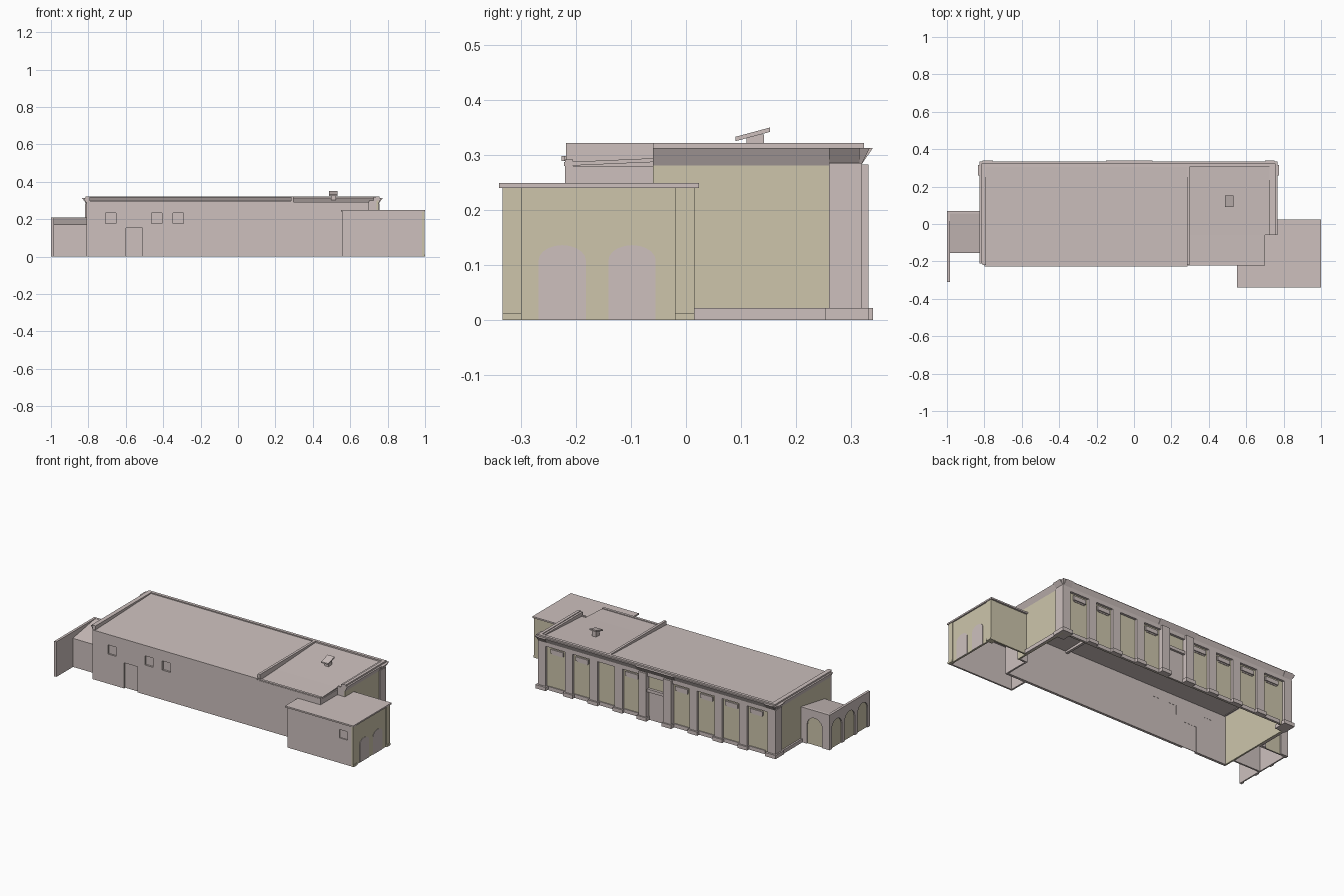
import bpy, bmesh, math

if "Cube" in bpy.data.objects:
    bpy.data.objects.remove(bpy.data.objects["Cube"])


def material(name, rgb):
    m = bpy.data.materials.new(name)
    m.diffuse_color = (*rgb, 1)
    m.use_nodes = True
    m.node_tree.nodes["Principled BSDF"].inputs["Base Color"].default_value = m.diffuse_color
    return m


GREY = material("warm grey render", (0.61, 0.53, 0.515))
CREAM = material("cream render", (0.61, 0.56, 0.41))


def add(name, bm, mat):
    bmesh.ops.recalc_face_normals(bm, faces=bm.faces)
    me = bpy.data.meshes.new(name)
    bm.to_mesh(me)
    bm.free()
    me.materials.append(mat)
    ob = bpy.data.objects.new(name, me)
    bpy.context.collection.objects.link(ob)
    return ob


def prism(name, pts, place, d0, d1, mat):
    """Extrude a closed 2D outline from depth d0 to d1; place(u, v, d) gives the 3D point."""
    bm = bmesh.new()
    a = [bm.verts.new(place(u, v, d0)) for u, v in pts]
    b = [bm.verts.new(place(u, v, d1)) for u, v in pts]
    bm.faces.new(a)
    bm.faces.new(b)
    for i in range(len(pts)):
        j = (i + 1) % len(pts)
        bm.faces.new((a[i], a[j], b[j], b[i]))
    return add(name, bm, mat)


def along_x(u, v, d): return (d, u, v)
def along_y(u, v, d): return (u, d, v)


def box(name, x0, x1, y0, y1, z0, z1, mat=GREY):
    return prism(name, [(y0, z0), (y1, z0), (y1, z1), (y0, z1)], along_x, x0, x1, mat)


def slab(name, x0, x1, y0, y1, z0, z1, t, mat=GREY):
    """Slab sloping from top height z0 at y0 to z1 at y1."""
    return prism(name, [(y0, z0 - t), (y1, z1 - t), (y1, z1), (y0, z0)], along_x, x0, x1, mat)


def arch_outline(c, half, top, rise, n=10):
    pts = [(c - half, 0.0), (c + half, 0.0)]
    for i in range(n + 1):
        a = math.pi * i / n
        pts.append((c + half * math.cos(a), top - rise + rise * math.sin(a)))
    return pts


def cut(target, cutter):
    cutter.hide_render = True
    mod = target.modifiers.new("opening", 'BOOLEAN')
    mod.operation, mod.object, mod.solver = 'DIFFERENCE', cutter, 'EXACT'
    bpy.context.view_layer.objects.active = target
    bpy.ops.object.modifier_apply(modifier=mod.name)
    bpy.data.objects.remove(cutter)


# --- main hall walls (open underneath)
front = box("front_wall", -0.81, 0.70, -0.22, -0.205, 0, 0.292)
for i, (x0, x1, z0, z1) in enumerate([(-0.708, -0.652, 0.177, 0.232), (-0.463, -0.407, 0.177, 0.232),
                                      (-0.348, -0.292, 0.177, 0.232), (-0.60, -0.51, -0.01, 0.153)]):
    cut(front, box("cutter", x0, x1, -0.25, -0.19, z0, z1))
    box(f"front_opening_panel_{i}", x0, x1, -0.209, -0.206, max(z0, 0), z1)
box("left_wall", -0.81, -0.80, -0.21, 0.31, 0, 0.30, CREAM)
box("right_wall", 0.74, 0.75, -0.06, 0.31, 0, 0.30, CREAM)
box("right_jog_wall", 0.70, 0.75, -0.06, -0.05, 0, 0.30)
box("right_front_wall", 0.69, 0.70, -0.22, -0.05, 0, 0.28)
box("back_wall", -0.80, 0.74, 0.298, 0.306, 0, 0.30, CREAM)

# --- back facade: pilasters, bays, plinth and frieze
CENTRE, STEP = -0.025, 0.165
box("back_frieze", -0.80, 0.74, 0.303, 0.32, 0.262, 0.30)
for k in range(-4, 4):
    x = CENTRE + (k + 0.5) * STEP
    deep = 0.012 if k in (-1, 0) else 0
    box(f"back_pilaster_{k}", x - 0.026, x + 0.026, 0.303, 0.32 + deep, 0, 0.283)
    box(f"pilaster_base_{k}", x - 0.032, x + 0.032, 0.303, 0.33 + deep * 0.8, 0, 0.022)
for k in range(-4, 5):
    x = CENTRE + k * STEP
    if k:
        box(f"bay_plinth_{k}", x - 0.057, x + 0.057, 0.303, 0.312, 0, 0.022)
    if k not in (0, 2):
        box(f"bay_window_hood_{k}", x - 0.042, x + 0.042, 0.303, 0.315, 0.225, 0.25)
        box(f"bay_window_sill_{k}", x - 0.036, x + 0.036, 0.303, 0.309, 0.218, 0.225)

# --- central back door
box("back_door", CENTRE - 0.05, CENTRE + 0.05, 0.303, 0.309, 0, 0.17)
box("back_door_lintel", CENTRE - 0.057, CENTRE + 0.057, 0.303, 0.322, 0.17, 0.188)

# --- corner piers and side plinths
for name, x0, x1, s in (("left", -0.817, -0.765, -1), ("right", 0.705, 0.757, 1)):
    box(name + "_corner_pier", x0, x1, 0.26, 0.32, 0, 0.285)
    box(name + "_pier_base", x0 - 0.008, x1 + 0.008, 0.253, 0.332, 0, 0.022)
box("right_plinth", 0.75, 0.76, 0.015, 0.26, 0, 0.022)
box("left_plinth", -0.82, -0.81, 0.07, 0.26, 0, 0.022)


# --- flared cornice swept round three sides
def cornice(name, path, signs, profile):
    bm = bmesh.new()
    rings = [[bm.verts.new((x + sx * o, y + sy * o, z)) for o, z in profile]
             for (x, y), (sx, sy) in zip(path, signs)]
    n = len(profile)
    for a, b in zip(rings, rings[1:]):
        for i in range(n):
            j = (i + 1) % n
            bm.faces.new((a[i], a[j], b[j], b[i]))
    bm.faces.new(rings[0])
    bm.faces.new(rings[-1])
    return add(name, bm, GREY)


cornice("cornice", [(0.75, -0.06), (0.75, 0.318), (-0.81, 0.318), (-0.81, -0.21)],
        [(1, 0), (1, 1), (-1, 1), (-1, 0)],
        [(0, 0.281), (0.016, 0.313), (0.006, 0.313), (0.006, 0.322), (-0.012, 0.322), (-0.012, 0.29), (-0.006, 0.281)])
for name, x0, x1 in (("left", -0.81, -0.755), ("centre", -0.15, 0.10), ("right", 0.70, 0.75)):
    prism(name + "_cornice_break", [(0.318, 0.281), (0.34, 0.313), (0.318, 0.313)], along_x, x0, x1, GREY)
for name, x, s in (("left", -0.81, -1), ("right", 0.75, 1)):
    prism(name + "_side_cornice_break", [(x, 0.281), (x + s * 0.024, 0.313), (x, 0.313)], along_y, 0.26, 0.315, GREY)

# --- sloping roofs and upstands
slab("main_roof", -0.80, 0.29, -0.222, 0.31, 0.298, 0.316, 0.008)
slab("low_roof_front", 0.29, 0.70, -0.222, -0.06, 0.287, 0.294, 0.007)
slab("low_roof_back", 0.29, 0.745, -0.06, 0.31, 0.294, 0.314, 0.007)
box("main_roof_lip", -0.80, 0.285, -0.226, -0.218, 0.289, 0.298)
box("roof_divider", 0.283, 0.298, -0.218, 0.31, 0.27, 0.322)
box("left_parapet", -0.81, -0.79, -0.218, 0.31, 0.29, 0.322)
box("right_upstand", 0.725, 0.75, -0.06, 0.31, 0.29, 0.318)

# --- roof vent
box("vent_post", 0.497, 0.523, 0.11, 0.142, 0.30, 0.337)
slab("vent_cap", 0.487, 0.533, 0.09, 0.153, 0.333, 0.35, 0.008)

# --- right annex
annex_front = box("annex_front_wall", 0.56, 0.992, -0.333, -0.323, 0, 0.24)
cut(annex_front, box("cutter", 0.905, 0.957, -0.35, -0.31, 0.15, 0.20))
box("annex_window_panel", 0.905, 0.957, -0.326, -0.323, 0.15, 0.20)
box("annex_left_wall", 0.56, 0.57, -0.333, -0.22, 0, 0.24)
box("annex_right_wall", 0.982, 0.992, -0.331, 0.013, 0, 0.24, CREAM)
box("annex_back_wall", 0.75, 0.99, 0.003, 0.013, 0, 0.24, CREAM)
box("annex_roof", 0.55, 1.0, -0.34, 0.024, 0.24, 0.249)
for i, (y0, y1) in enumerate([(-0.334, -0.299), (-0.02, 0.015)]):
    box(f"annex_pilaster_{i}", 0.96 if i else 0.985, 0.996, y0, y1, 0, 0.24, CREAM)
    box(f"annex_pilaster_base_{i}", 0.985, 1.0, y0, y1, 0, 0.012, CREAM)
for i, c in enumerate((-0.225, -0.098)):
    prism(f"annex_arch_{i}", arch_outline(c, 0.043, 0.136, 0.028), along_x, 0.99, 0.994, GREY)

# --- left wing with lean-to roof and arcade screen wall
box("wing_front_wall", -0.985, -0.81, -0.153, -0.143, 0, 0.17)
wing_back = box("wing_back_wall", -0.986, -0.81, 0.055, 0.07, 0, 0.21)
cut(wing_back, prism("cutter", arch_outline(-0.90, 0.05, 0.165, 0.05), along_y, 0.062, 0.09, GREY))
prism("wing_arch_panel", arch_outline(-0.90, 0.05, 0.165, 0.05), along_y, 0.06, 0.063, CREAM)
slab("wing_roof", -0.986, -0.81, -0.155, 0.056, 0.172, 0.209, 0.008)
arcade = box("arcade_wall", -1.0, -0.985, -0.31, 0.07, 0, 0.21)
for i in range(3):
    outline = arch_outline(-0.12 + (i - 1) * 0.122, 0.048, 0.165, 0.048)
    cut(arcade, prism("cutter", outline, along_x, -1.02, -0.992, GREY))
    prism(f"arcade_arch_panel_{i}", outline, along_x, -0.993, -0.99, CREAM)
